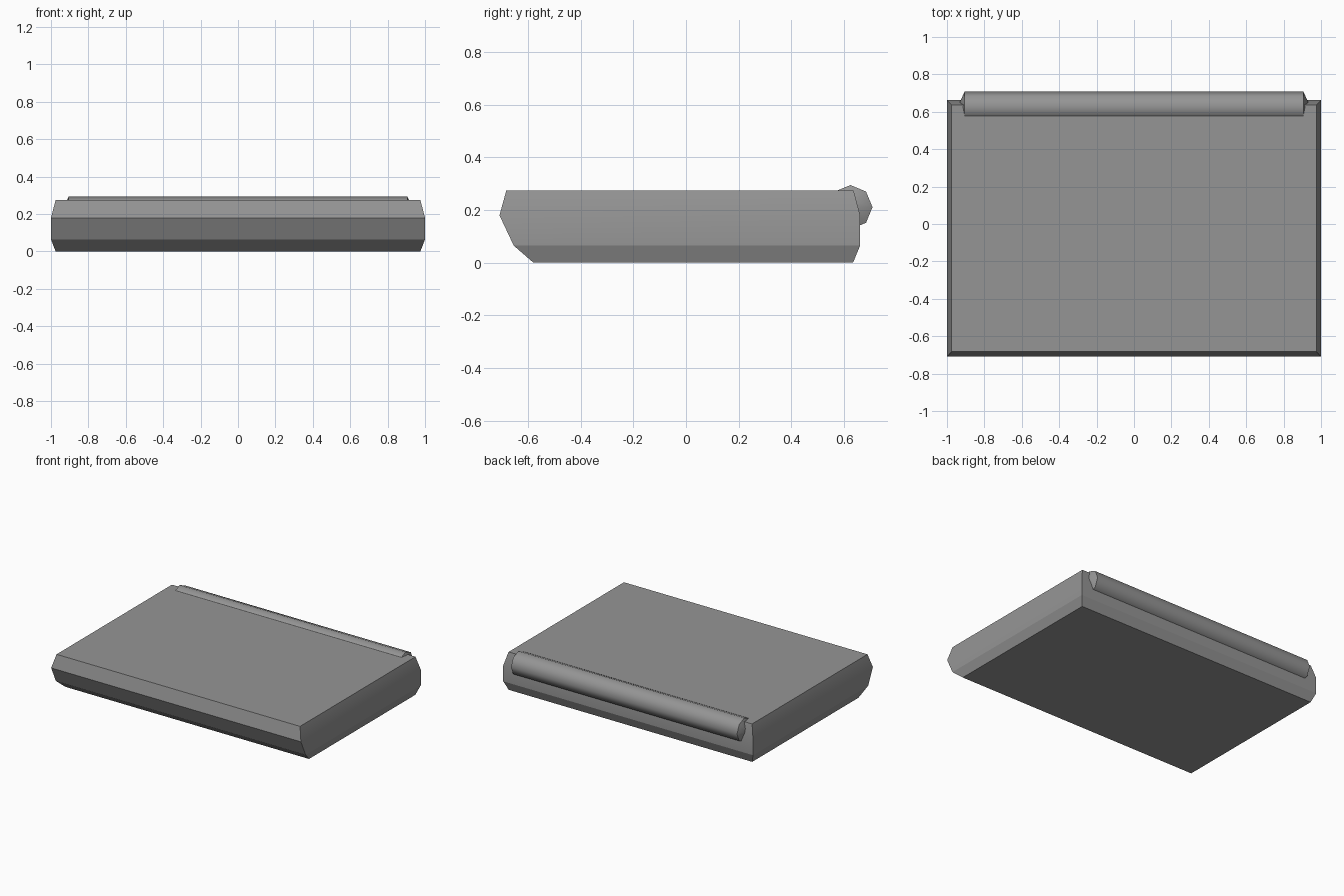
import bpy, bmesh, math
from mathutils import Vector

if "Cube" in bpy.data.objects:
    bpy.data.objects.remove(bpy.data.objects["Cube"], do_unlink=True)

grey = bpy.data.materials.new("mid_grey")
grey.use_nodes = True
colour = (0.3, 0.3, 0.3, 1)
grey.diffuse_color = colour
grey.node_tree.nodes["Principled BSDF"].inputs["Base Color"].default_value = colour


def loft(name, rings, smooth_angle):
    """Skin a closed solid through a stack of matching rings."""
    bm = bmesh.new()
    loops = [[bm.verts.new(p) for p in ring] for ring in rings]
    n = len(loops[0])
    for a, b in zip(loops, loops[1:]):
        for i in range(n):
            j = (i + 1) % n
            bm.faces.new((a[i], a[j], b[j], b[i]))
    bm.faces.new(loops[0][::-1])
    bm.faces.new(loops[-1])
    bmesh.ops.recalc_face_normals(bm, faces=bm.faces)
    mesh = bpy.data.meshes.new(name)
    bm.to_mesh(mesh)
    bm.free()
    mesh.materials.append(grey)
    obj = bpy.data.objects.new(name, mesh)
    bpy.context.collection.objects.link(obj)
    bpy.ops.object.select_all(action='DESELECT')
    obj.select_set(True)
    bpy.context.view_layer.objects.active = obj
    bpy.ops.object.shade_smooth_by_angle(angle=math.radians(smooth_angle))
    return obj


# Slab body: height, half width, front y, back y
levels = [(0, 0.975, -0.58, 0.635),
          (0.065, 1.0, -0.655, 0.662),
          (0.18, 1.0, -0.709, 0.662),
          (0.275, 0.975, -0.683, 0.637)]
loft("case_body",
     [[(-w, f, z), (w, f, z), (w, b, z), (-w, b, z)] for z, w, f, b in levels], 20)

# Eight-sided hinge barrel with tapered ends
axis = Vector((0, 0.625, 0.211))


def barrel_ring(x, radius):
    angles = [math.tau * i / 8 for i in range(8)]
    return [axis + Vector((x, radius * math.cos(a), radius * math.sin(a)))
            for a in angles]


stations = [(-0.93, 0.03), (-0.905, 0.084), (0.905, 0.084), (0.93, 0.03)]
loft("hinge_barrel", [barrel_ring(x, r) for x, r in stations], 50)
